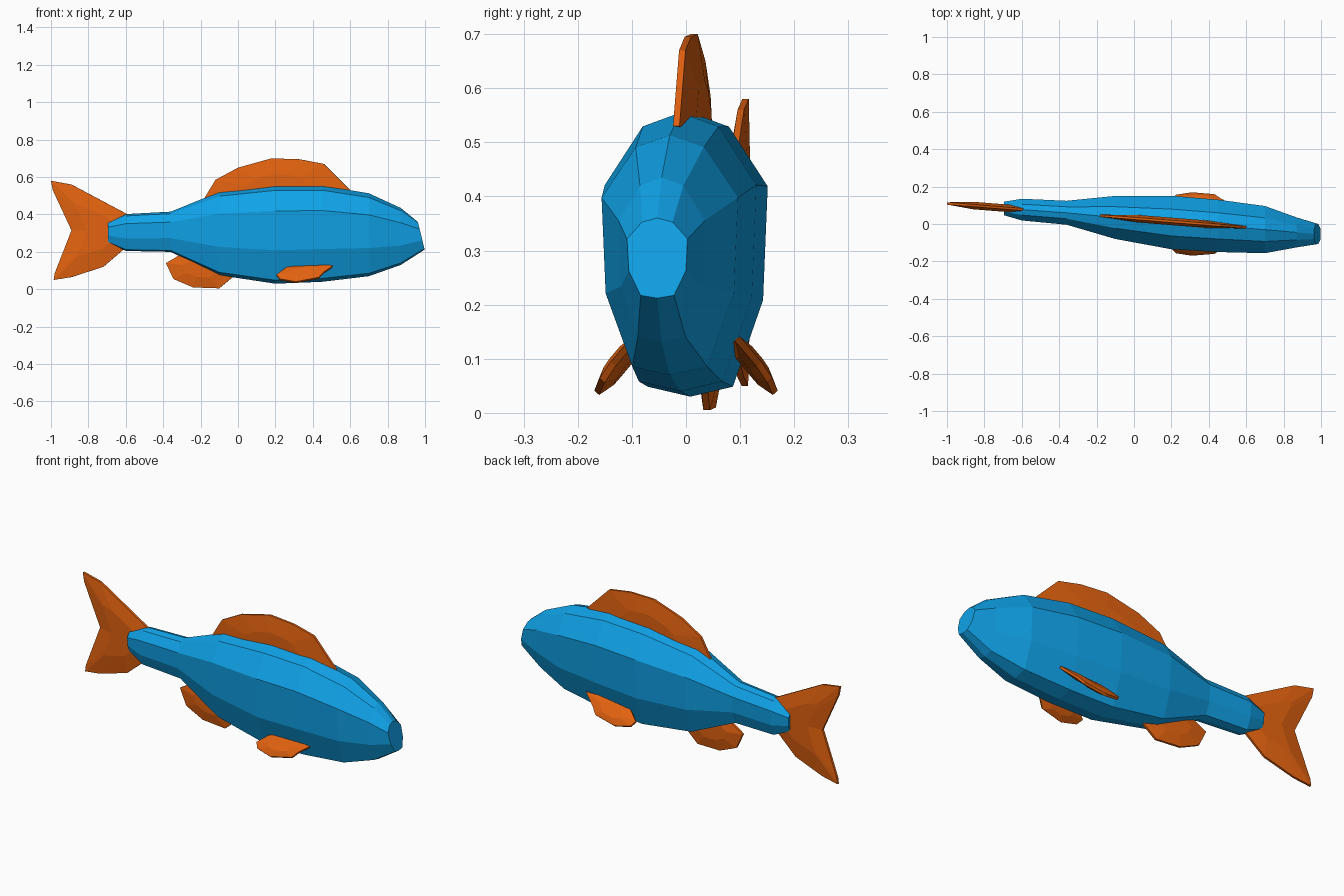
import bpy
from mathutils import Vector

if "Cube" in bpy.data.objects:
    bpy.data.objects.remove(bpy.data.objects["Cube"])


def material(name, rgb):
    m = bpy.data.materials.new(name)
    m.diffuse_color = (*rgb, 1)
    m.use_nodes = True
    m.node_tree.nodes["Principled BSDF"].inputs["Base Color"].default_value = m.diffuse_color
    return m


BLUE = material("blue scales", (0.005, 0.36, 0.80))
ORANGE = material("orange fins", (0.76, 0.122, 0.005))


def build(name, verts, faces, mat):
    me = bpy.data.meshes.new(name)
    me.from_pydata(verts, [], faces)
    me.materials.append(mat)
    ob = bpy.data.objects.new(name, me)
    bpy.context.collection.objects.link(ob)
    # consistent outward normals
    import bmesh
    bm = bmesh.new()
    bm.from_mesh(me)
    bmesh.ops.recalc_face_normals(bm, faces=bm.faces[:])
    bm.to_mesh(me)
    bm.free()
    return ob


# Body: ten-sided sections (x, bottom z, top z, centre y, half width)
STATIONS = [
    (-0.695, 0.25, 0.36, 0.083, 0.036), (-0.60, 0.205, 0.402, 0.077, 0.058),
    (-0.36, 0.20, 0.415, 0.060, 0.064), (-0.10, 0.075, 0.52, 0.035, 0.115),
    (0.20, 0.03, 0.555, 0.008, 0.143), (0.45, 0.04, 0.555, -0.010, 0.140),
    (0.70, 0.07, 0.513, -0.030, 0.126), (0.87, 0.13, 0.435, -0.045, 0.080),
    (0.98, 0.212, 0.36, -0.053, 0.056),
]
HALF = [(0.0, 1.0), (0.5, 0.95), (1.0, 0.74), (0.94, 0.34), (0.55, 0.035), (0.0, 0.0)]
SECTION = HALF + [(-u, v) for u, v in HALF[-2:0:-1]]
N = len(SECTION)

verts = []
for i, (x, zb, zt, yc, w) in enumerate(STATIONS):
    for u, v in SECTION:
        tilt = 0.018 * (1 - 2 * v) if i == len(STATIONS) - 1 else 0
        verts.append((x + tilt, yc + u * w, zb + v * (zt - zb)))
faces = [(r * N + k, r * N + (k + 1) % N, (r + 1) * N + (k + 1) % N, (r + 1) * N + k)
         for r in range(len(STATIONS) - 1) for k in range(N)]
last = (len(STATIONS) - 1) * N
faces += [tuple(range(N)), tuple(range(last, last + N))]
build("body", verts, faces, BLUE)


def fin(name, outline, centre, normal, thick, rim=0.006, inset=0.5):
    """Bevelled plate: thin rim, thicker middle."""
    n = len(outline)
    c, d = Vector(centre), Vector(normal).normalized()
    pts = [Vector(p) for p in outline]
    inner = [c + (p - c) * inset for p in pts]
    rings = [[p + d * thick for p in inner], [p + d * rim for p in pts],
             [p - d * rim for p in pts], [p - d * thick for p in inner]]
    vs = [p for ring in rings for p in ring]
    fs = [(r * n + k, r * n + (k + 1) % n, (r + 1) * n + (k + 1) % n, (r + 1) * n + k)
          for r in range(3) for k in range(n)]
    fs += [tuple(range(n)), tuple(range(3 * n, 4 * n))]
    build(name, vs, fs, ORANGE)


def on_spine(x, z):
    """Point on the slightly turned middle plane of the fish."""
    return (x, 0.03 - 0.08 * x, z)


# Fins lying in the middle plane
PLANE = (0.08, 1, 0)
DORSAL = [(-0.19, 0.47), (-0.12, 0.585), (0.0, 0.65), (0.18, 0.70), (0.33, 0.695),
          (0.46, 0.67), (0.60, 0.53), (0.2, 0.48)]
TAIL = [(-1.0, 0.58), (-0.89, 0.56), (-0.58, 0.395), (-0.58, 0.24), (-0.72, 0.12),
        (-0.89, 0.065), (-0.985, 0.05), (-0.98, 0.085), (-0.89, 0.315), (-0.99, 0.53)]
ANAL = [(-0.01, 0.08), (-0.10, 0.005), (-0.24, 0.01), (-0.345, 0.055), (-0.385, 0.14),
        (-0.3, 0.19), (-0.1, 0.14)]
for name, pts, mid, t in (("dorsal_fin", DORSAL, (0.2, 0.53), 0.02),
                          ("tail_fin", TAIL, (-0.72, 0.315), 0.02),
                          ("anal_fin", ANAL, (-0.2, 0.12), 0.018)):
    fin(name, [on_spine(*p) for p in pts], on_spine(*mid), PLANE, t)

# Paired side fins, mirrored across y
SIDE = [(0.53, 0.095, 0.137), (0.46, 0.135, 0.09), (0.43, 0.155, 0.06), (0.31, 0.165, 0.037),
        (0.225, 0.152, 0.052), (0.205, 0.132, 0.075), (0.26, 0.10, 0.115), (0.38, 0.085, 0.132)]
for name, s in (("left_side_fin", 1), ("right_side_fin", -1)):
    fin(name, [(x, s * y, z) for x, y, z in SIDE], (0.35, s * 0.125, 0.088),
        (0, s * 0.75, 0.66), 0.016, 0.006)
